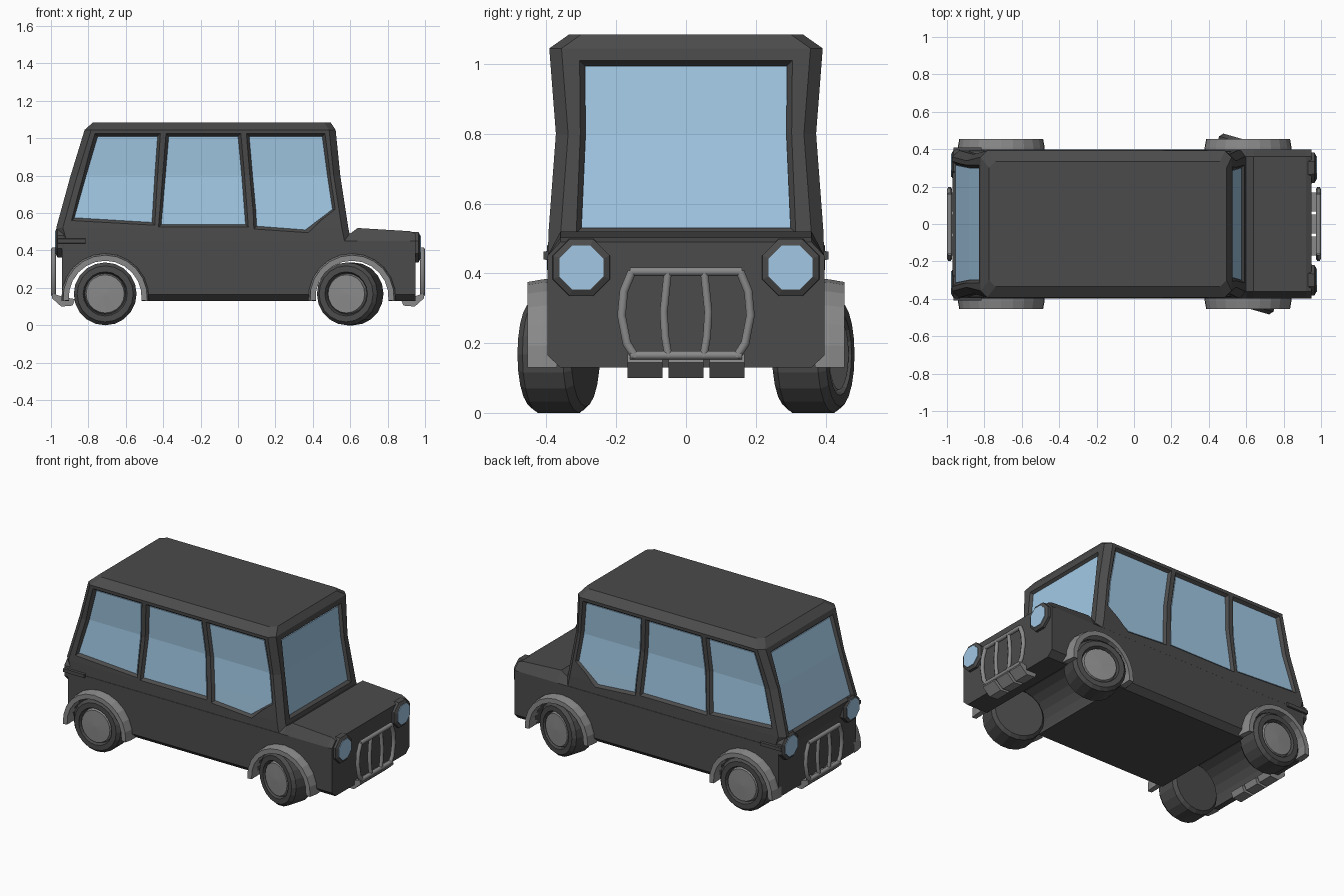
import bpy, bmesh, math
from mathutils import Matrix, Vector

if "Cube" in bpy.data.objects:
    bpy.data.objects.remove(bpy.data.objects["Cube"])


def material(name, rgb):
    m = bpy.data.materials.new(name)
    m.diffuse_color = (*rgb, 1)
    m.use_nodes = True
    m.node_tree.nodes["Principled BSDF"].inputs["Base Color"].default_value = m.diffuse_color
    return m


DARK = material("dark_grey", (0.07, 0.07, 0.07))
GREY = material("mid_grey", (0.25, 0.25, 0.25))
GLASS = material("pale_blue", (0.36, 0.58, 0.78))


def make(name, verts, faces, mat):
    bm = bmesh.new()
    vs = [bm.verts.new(v) for v in verts]
    for f in faces:
        bm.faces.new([vs[i] for i in f])
    bmesh.ops.remove_doubles(bm, verts=bm.verts, dist=1e-5)
    bmesh.ops.recalc_face_normals(bm, faces=bm.faces)
    me = bpy.data.meshes.new(name)
    bm.to_mesh(me)
    bm.free()
    ob = bpy.data.objects.new(name, me)
    bpy.context.collection.objects.link(ob)
    if mat:
        me.materials.append(mat)
    return ob


def loft(name, rings, mat, caps=True, closed=True):
    """Skin equal-length rings of points."""
    n = len(rings[0])
    verts = [p for r in rings for p in r]
    faces = []
    for k in range(len(rings) - 1):
        for i in range(n if closed else n - 1):
            j = (i + 1) % n
            faces.append((k*n+i, k*n+j, (k+1)*n+j, (k+1)*n+i))
    if caps:
        faces += [tuple(range(n)), tuple(range(len(verts) - n, len(verts)))]
    return make(name, verts, faces, mat)


def lathe(name, prof, n, mat, side, a0=0.0, a1=360.0, closed=False):
    """Turn (radius, y) points around the y axis."""
    full = a1 - a0 >= 360
    rings = []
    for k in range(n + 1):
        a = math.radians(a0 + (a1 - a0) * k / n)
        rings.append([(r*math.cos(a), side*y, r*math.sin(a)) for r, y in prof])
    return loft(name, rings, mat, caps=not full, closed=closed)


def cut(ob, cutter):
    cutter.hide_render = True
    mod = ob.modifiers.new("cut", 'BOOLEAN')
    mod.operation = 'DIFFERENCE'
    mod.solver = 'EXACT'
    mod.object = cutter
    bpy.context.view_layer.objects.active = ob
    bpy.ops.object.modifier_apply(modifier=mod.name)
    bpy.data.objects.remove(cutter)


# Cabin: chamfered rings (z, rear x, front x, half width)
RINGS = [(.42, -.94, .61, .397), (.52, -.972, .59, .394), (.8, -.895, .547, .373),
         (1.045, -.82, .522, .392), (1.085, -.775, .495, .335)]


def surf(col, z):
    for a, b in zip(RINGS, RINGS[1:]):
        if z <= b[0]:
            t = (z - a[0]) / (b[0] - a[0])
            return a[col] + t * (b[col] - a[col])
    return RINGS[-1][col]


rings = []
c = .035
for z, x0, x1, h in RINGS:
    rings.append([(x0+c, -h, z), (x1-c, -h, z), (x1, -h+c, z), (x1, h-c, z),
                  (x1-c, h, z), (x0+c, h, z), (x0, h-c, z), (x0, -h+c, z)])
cabin = loft("cabin", rings, DARK)


def slab(name, rows, place, d0, d1, grow, mat):
    """Curved slab following the cabin; rows are (a0, z0, a1, z1) from bottom to top."""
    layers = []
    for d, g in ((d0, 0), (d1, grow)):
        lay = []
        for i, (a0, z0, a1, z1) in enumerate(rows):
            dz = -g if i == 0 else g if i == len(rows) - 1 else 0
            lay.append((place(a0 - g, z0 + dz, d), place(a1 + g, z1 + dz, d)))
        layers.append(lay)
    n = len(rows)
    verts = [p for lay in layers for pair in lay for p in pair]
    m = 2 * n
    faces = []
    for i in range(n - 1):
        q = 2 * i
        faces += [(q, q+1, q+3, q+2), (m+q, m+q+1, m+q+3, m+q+2),
                  (q, q+2, m+q+2, m+q), (q+1, q+3, m+q+3, m+q+1)]
    faces += [(0, 1, m+1, m), (m-2, m-1, 2*m-1, 2*m-2)]
    return make(name, verts, faces, mat)


def window(name, rows, place):
    cut(cabin, slab("cutter", rows, place, .02, -.02, .03, None))
    slab(name, rows, place, .022, .014, 0, GLASS)


# Side windows
SIDE = {
    "rear_side_window": [(-.875, .575, -.46, .55), (-.812, .8, -.445, .8), (-.75, 1.01, -.43, 1.01)],
    "middle_side_window": [(-.41, .54, .04, .54), (-.388, .8, .02, .8), (-.37, 1.01, 0, 1.01)],
    "front_side_window": [(.10, .53, .36, .51), (.095, .62, .505, .62), (.078, .8, .478, .8),
                          (.06, 1.01, .45, 1.01)],
}
for s in (-1, 1):
    for name, rows in SIDE.items():
        window(name, rows, lambda a, z, d, s=s: (a, s * (surf(3, z) - d), z))

# Windscreen and rear window
screen = [(-.30, .53, .30, .53), (-.288, .8, .288, .8), (-.29, .995, .29, .995)]
window("windscreen", screen, lambda a, z, d: (surf(2, z) - d, a, z))
window("rear_window", [(-.315, .53, .315, .53), (-.30, .8, .30, .8), (-.30, 1.0, .30, 1.0)],
       lambda a, z, d: (surf(1, z) + d, a, z))

# Lower body with bonnet
rings = []
for x, top in ((-.94, .49), (.60, .49), (.64, .52), (.92, .503), (.95, .49)):
    half = [(.36, .13), (.397, .165), (.397, .45), (.36, top)]
    rings.append([(x, y, z) for y, z in half] + [(x, -y, z) for y, z in reversed(half)])
body = loft("lower_body", rings, DARK)

# Wheels, arches and through-going wheel wells
TYRE = [(0, -.08), (.15, -.08), (.168, -.06), (.168, .06), (.15, .08), (.118, .08), (.11, .055), (0, .055)]
HUB = [(0, .05), (.11, .05), (.102, .076), (0, .08)]
ARCH = [(.197, .37), (.235, .37), (.233, .41), (.225, .455), (.195, .455)]
for tag, ax, wx, steer in (("rear", -.71, -.71, 0), ("front", .61, .60, -16)):
    well = lathe("cutter", [(0, -.6), (.196, -.6), (.196, .6), (0, .6)], 24, None, 1)
    well.data.transform(Matrix.Translation((ax, 0, .15)))
    cut(body, well)
    for s in (-1, 1):
        for part, prof, mat in (("tyre", TYRE, DARK), ("hub", HUB, GREY)):
            ob = lathe(f"{tag}_{part}", prof, 20, mat, s)
            ob.location = (wx, s * .365, .168)
            ob.rotation_euler.z = math.radians(steer)
        arch = lathe(f"{tag}_wheel_arch", ARCH, 12, GREY, s, -5, 185, closed=True)
        arch.location = (ax, 0, .15)

# Lamps: octagonal pods with lenses, front and rear
def octagon(x, y, z, r):
    return [(x, y + r * math.cos(math.pi * (k + .5) / 4), z + r * math.sin(math.pi * (k + .5) / 4))
            for k in range(8)]


for e, tag, ly, lz in ((1, "front", .30, .417), (-1, "rear", .315, .445)):
    for s in (-1, 1):
        y = s * ly
        loft(f"{tag}_lamp_housing", [octagon(e*.90, y, lz, .075), octagon(e*.935, y, lz, .09),
                                     octagon(e*.965, y, lz, .088), octagon(e*.974, y, lz, .07)], DARK)
        loft(f"{tag}_lamp_lens", [octagon(e*.97, y, lz, .068), octagon(e*.978, y, lz, .068)], GLASS)

# Rear corner trim strips
for s in (-1, 1):
    loft("rear_corner_trim", [[(x, s*.38, .435), (x, s*.408, .44), (x, s*.408, .462), (x, s*.38, .468)]
                              for x in (-.965, -.815)], DARK)


# Barred guards with three feet, front and rear
def bar(name, pts, r):
    cu = bpy.data.curves.new(name, 'CURVE')
    cu.dimensions = '3D'
    cu.bevel_depth = r
    cu.bevel_resolution = 1
    cu.use_fill_caps = True
    sp = cu.splines.new('POLY')
    sp.points.add(len(pts) - 1)
    for p, q in zip(sp.points, pts):
        p.co = (*q, 1)
    cu.materials.append(GREY)
    ob = bpy.data.objects.new(name, cu)
    bpy.context.collection.objects.link(ob)


FOOT = [(.87, .14), (.885, .105), (.945, .1), (.995, .145), (.99, .17), (.93, .15)]
for e, tag in ((1, "front"), (-1, "rear")):
    X = e * .986
    for s in (-1, 1):
        bar(f"{tag}_guard_outer_bar", [(X, s*y, z) for y, z in
            ((.145, .16), (.17, .20), (.185, .28), (.178, .35), (.155, .405))], .014)
        bar(f"{tag}_guard_inner_bar", [(X, s*y, z) for y, z in
            ((.05, .16), (.06, .22), (.064, .29), (.052, .405))], .013)
    for z, name in ((.405, "top"), (.165, "bottom")):
        bar(f"{tag}_guard_{name}_rail", [(X, -.16, z), (X, .16, z)], .014)
    for y in (-.118, 0, .118):
        loft(f"{tag}_guard_foot", [[(e*x, y + d, z) for x, z in FOOT] for d in (-.05, .05)], GREY)
